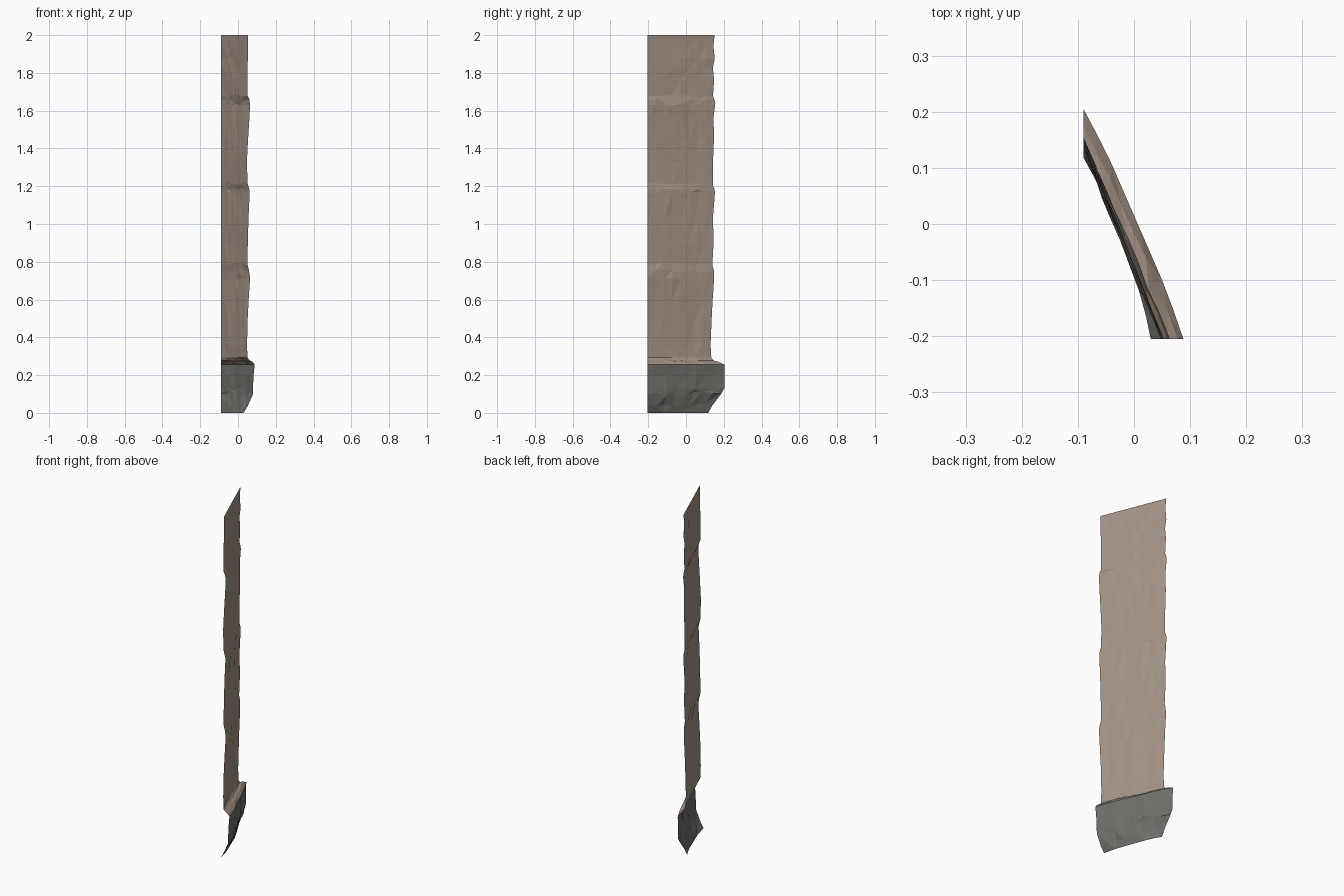
import bpy, math, random

random.seed(7)

def material(name, rgb):
    m = bpy.data.materials.new(name)
    m.diffuse_color = (*rgb, 1)
    return m

plaster = material("warm plaster", (0.375, 0.295, 0.242))
stone = material("grey stone", (0.158, 0.158, 0.145))

LEFT, FRONT = -0.09, -0.205   # planes that clip the slanted sheet
COLS = 8

def sheet(name, rows, mat, rough, slope, locked):
    """Open faceted sheet; each row is (z, x at front edge, y at left edge, bulge)."""
    verts, faces = [], []
    for r, (z, xf, yl, bulge) in enumerate(rows):
        for c in range(COLS + 1):
            t = c / COLS
            x = LEFT + (xf - LEFT) * t
            y = yl + (FRONT - yl) * t
            d, dz = bulge * min(1, 5 * t, 5 * (1 - t)), 0
            if r not in locked:
                if 0 < c < COLS:
                    d += random.uniform(-rough, rough)
                dz = random.uniform(-slope, slope)
            verts.append((x + 0.93 * d, y + 0.37 * d, z + dz))
    w = COLS + 1
    for r in range(len(rows) - 1):
        for c in range(COLS):
            a, b, e, f = r * w + c, r * w + c + 1, (r + 1) * w + c + 1, (r + 1) * w + c
            # alternating diagonals give the chipped facets
            if (r + c) % 2:
                faces += [(a, f, b), (b, f, e)]
            else:
                faces += [(a, f, e), (a, e, b)]
    me = bpy.data.meshes.new(name)
    me.from_pydata(verts, [], [f[::-1] for f in faces])
    me.materials.append(mat)
    ob = bpy.data.objects.new(name, me)
    bpy.context.collection.objects.link(ob)

# stone footing: undercut at the ground, full at the top
sheet("stone_footing", [
    (0.0, 0.030, 0.118, 0.010), (0.045, 0.052, 0.140, 0.008),
    (0.10, 0.078, 0.188, 0.004), (0.13, 0.080, 0.203, 0.004),
    (0.19, 0.082, 0.203, 0.004), (0.255, 0.088, 0.205, 0.007)],
    stone, 0.005, 0.014, {0, 5})

# sloping mortar ledge between the footing and the wall
sheet("footing_ledge", [
    (0.255, 0.088, 0.205, 0.007), (0.270, 0.078, 0.172, 0.004),
    (0.280, 0.060, 0.145, 0.002), (0.292, 0.050, 0.134, 0.0)],
    plaster, 0.003, 0.003, {0, 3})

# wall: courses that swell out slowly, then step back at a crease
key = [(0.292, 0.050, 0.134), (0.36, 0.048, 0.130), (0.50, 0.051, 0.136),
       (0.60, 0.057, 0.141), (0.71, 0.064, 0.149), (0.75, 0.058, 0.147),
       (0.79, 0.050, 0.139), (0.90, 0.052, 0.146), (1.04, 0.056, 0.143),
       (1.165, 0.062, 0.153), (1.185, 0.061, 0.152), (1.215, 0.051, 0.142),
       (1.33, 0.047, 0.143), (1.45, 0.053, 0.148), (1.56, 0.060, 0.146),
       (1.635, 0.064, 0.155), (1.655, 0.060, 0.152), (1.685, 0.050, 0.143),
       (1.77, 0.050, 0.149), (1.82, 0.051, 0.142), (1.88, 0.052, 0.152),
       (1.94, 0.052, 0.145), (2.0, 0.053, 0.152)]
sheet("plaster_wall", [(z, x, y, 0.0) for z, x, y in key],
      plaster, 0.0025, 0.008, {0, len(key) - 1})
